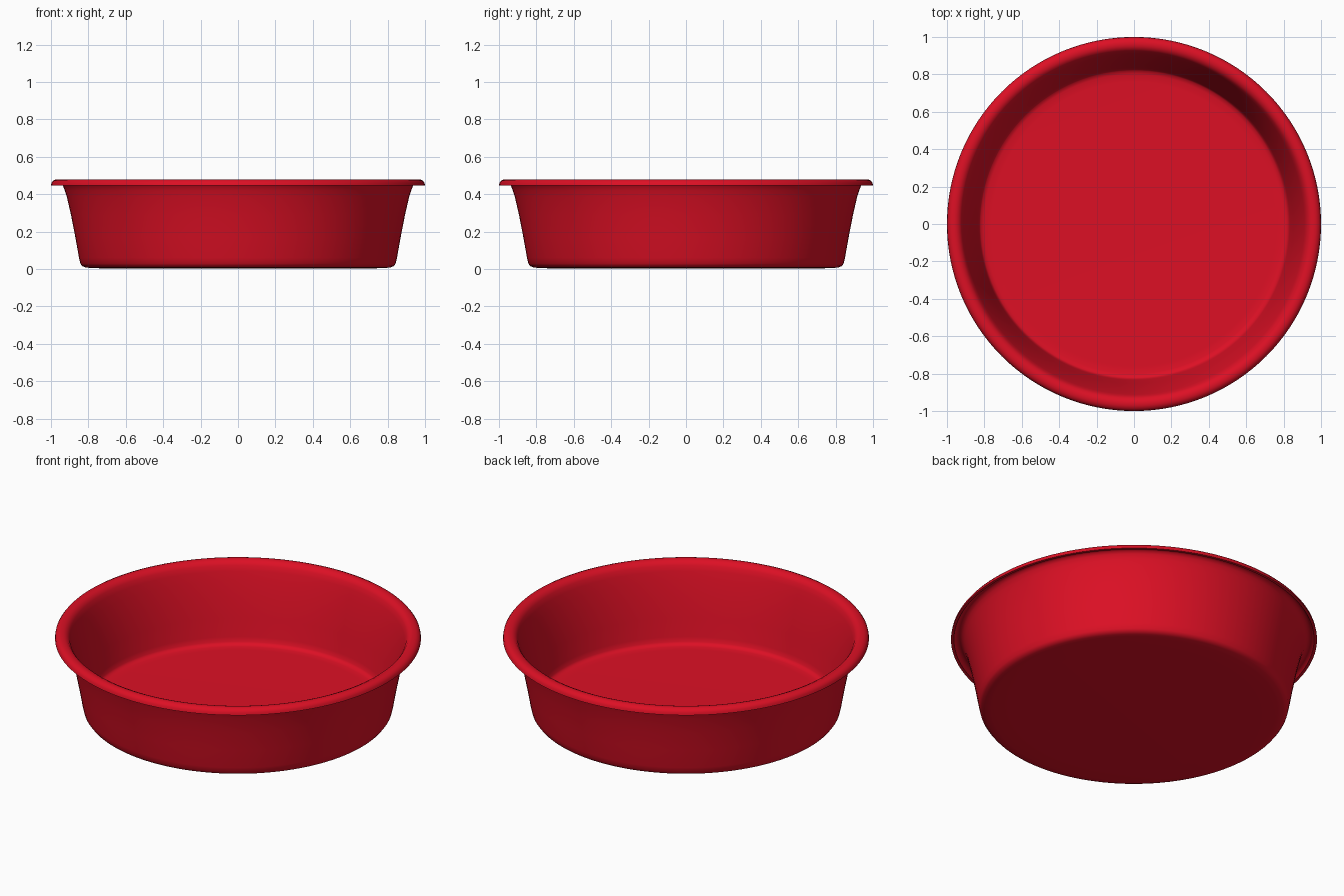
import bpy, bmesh, math

if "Cube" in bpy.data.objects:
    bpy.data.objects.remove(bpy.data.objects["Cube"])

red = bpy.data.materials.new("red")
red.diffuse_color = (0.72, 0.005, 0.018, 1)
red.use_nodes = True
red.node_tree.nodes["Principled BSDF"].inputs["Base Color"].default_value = red.diffuse_color

# Sheet cross-section (radius, height): underside, outer wall, curled lip, inner wall, floor
profile = [
    (0, 0.003), (0.65, 0.003), (0.78, 0.005), (0.815, 0.009), (0.833, 0.016), (0.843, 0.03),
    (0.85, 0.06), (0.87, 0.172), (0.893, 0.29), (0.915, 0.385), (0.926, 0.42),
    (0.936, 0.446), (0.948, 0.459), (0.962, 0.463), (0.976, 0.459), (0.984, 0.446),
    (1.0, 0.446), (0.997, 0.461), (0.988, 0.473), (0.972, 0.48), (0.952, 0.48),
    (0.934, 0.472), (0.921, 0.455), (0.911, 0.425), (0.897, 0.375), (0.875, 0.285),
    (0.852, 0.17), (0.834, 0.065), (0.828, 0.038), (0.82, 0.027), (0.80, 0.021),
    (0.76, 0.02), (0, 0.02),
]

# Pan body: spin the profile around z
bm = bmesh.new()
verts = [bm.verts.new((r, 0, z)) for r, z in profile]
edges = [bm.edges.new(p) for p in zip(verts, verts[1:])]
bmesh.ops.spin(bm, geom=verts + edges, cent=(0, 0, 0), axis=(0, 0, 1),
               angle=math.tau, steps=128, use_duplicate=False)
bmesh.ops.remove_doubles(bm, verts=bm.verts, dist=0.0001)
bmesh.ops.recalc_face_normals(bm, faces=bm.faces)
mesh = bpy.data.meshes.new("round_pan")
bm.to_mesh(mesh)
bm.free()
mesh.materials.append(red)
pan = bpy.data.objects.new("round_pan", mesh)
bpy.context.collection.objects.link(pan)

# Smooth surfaces, crisp lip edge
bpy.context.view_layer.objects.active = pan
pan.select_set(True)
bpy.ops.object.shade_smooth_by_angle(angle=math.radians(50))
